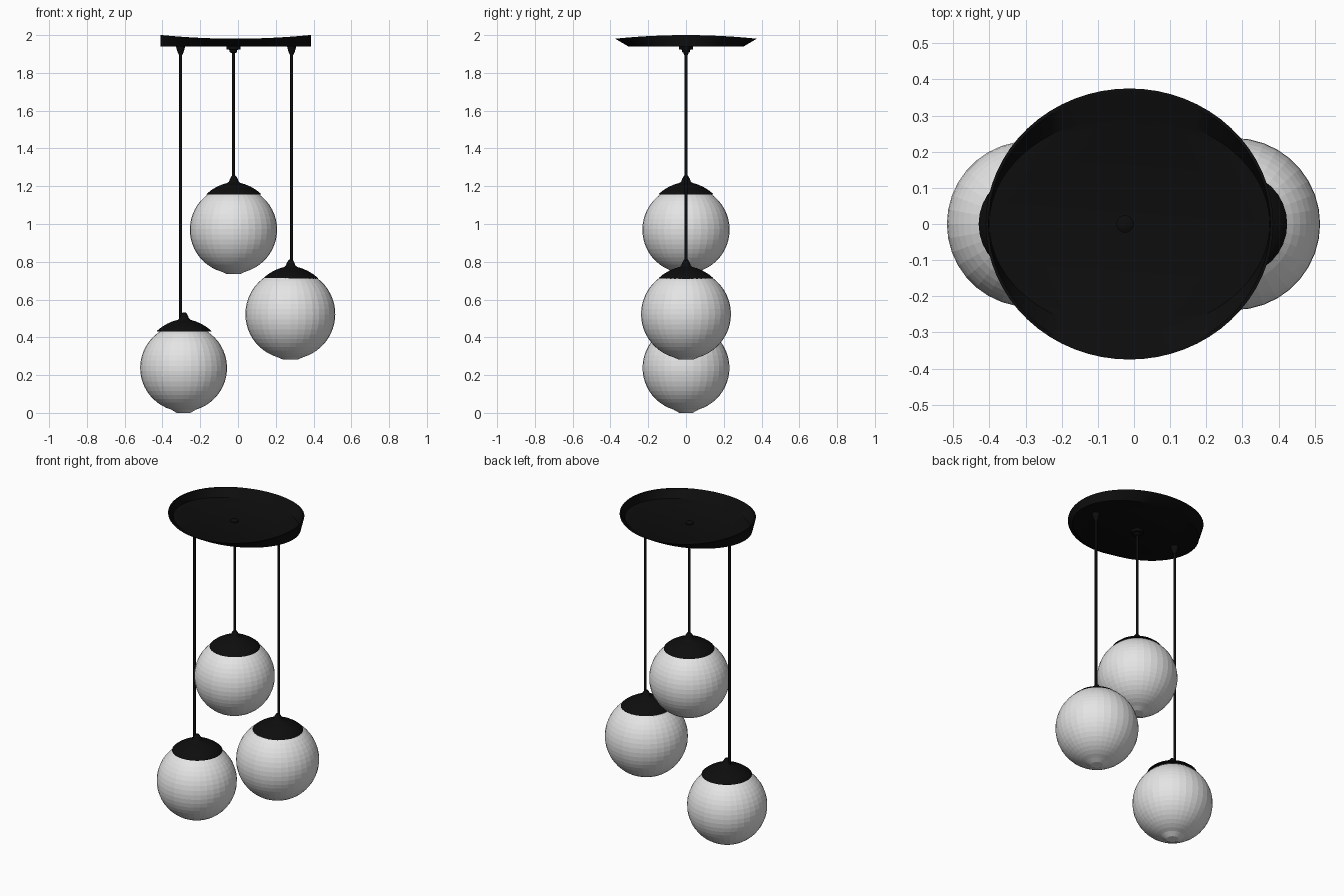
import bpy, bmesh, math

if "Cube" in bpy.data.objects:
    bpy.data.objects.remove(bpy.data.objects["Cube"])


def material(name, v):
    m = bpy.data.materials.new(name)
    m.diffuse_color = (v, v, v, 1)
    m.use_nodes = True
    m.node_tree.nodes["Principled BSDF"].inputs["Base Color"].default_value = m.diffuse_color
    return m


BLACK = material("matte black metal", 0.004)
WHITE = material("opal white glass", 0.78)


def finish(name, bm, mat, angle):
    bmesh.ops.recalc_face_normals(bm, faces=bm.faces)
    me = bpy.data.meshes.new(name)
    bm.to_mesh(me)
    bm.free()
    ob = bpy.data.objects.new(name, me)
    bpy.context.collection.objects.link(ob)
    me.materials.append(mat)
    if angle:
        bpy.ops.object.select_all(action='DESELECT')
        ob.select_set(True)
        bpy.context.view_layer.objects.active = ob
        bpy.ops.object.shade_smooth_by_angle(angle=math.radians(angle))
    return ob


def loft(name, rings, mat, angle=35):
    """Skin a stack of equal rings and close both ends."""
    bm = bmesh.new()
    loops = [[bm.verts.new(p) for p in ring] for ring in rings]
    n = len(loops[0])
    for a, b in zip(loops, loops[1:]):
        for i in range(n):
            j = (i + 1) % n
            bm.faces.new((a[i], a[j], b[j], b[i]))
    bm.faces.new(loops[0])
    bm.faces.new(loops[-1])
    return finish(name, bm, mat, angle)


def lathe(name, x, z, profile, mat, n=32, angle=35):
    rings = [[(x + r * math.cos(2 * math.pi * i / n),
               r * math.sin(2 * math.pi * i / n), z + h) for i in range(n)]
             for r, h in profile]
    return loft(name, rings, mat, angle)


# Ceiling canopy: open saddle-rimmed oval dish with sloping long sides
CX = -0.0125


def oval(a, b, zfun, n=64):
    out = []
    for i in range(n):
        t = 2 * math.pi * i / n
        out.append((CX + a * math.cos(t), b * math.sin(t), zfun(math.cos(t))))
    return out


def rim(c):
    return 1.981 + 0.019 * c * c


loft("ceiling_canopy", [
    oval(0.398, 0.305, lambda c: 1.94),
    oval(0.398, 0.375, rim),
    oval(0.390, 0.366, rim),
    oval(0.388, 0.298, lambda c: 1.947),
], BLACK)

# Centre mounting stud inside the dish
lathe("canopy_stud", -0.025, 1.945,
      [(0.024, 0), (0.024, 0.008), (0.014, 0.014)], BLACK, 20)

# Pendants: name, globe x, cap x, rod x, globe centre z, globe radius, cap base z
PENDANTS = [
    ("left", -0.288, -0.285, -0.304, 0.238, 0.230, 0.430),
    ("centre", -0.024, -0.022, -0.024, 0.970, 0.231, 1.155),
    ("right", 0.277, 0.279, 0.284, 0.523, 0.238, 0.710),
]
CAP = [(0.145, 0), (0.143, 0.005), (0.120, 0.024), (0.090, 0.042),
       (0.060, 0.055), (0.035, 0.062), (0.025, 0.070), (0.020, 0.085),
       (0.012, 0.098), (0.008, 0.102)]

for name, gx, cx, rx, gz, r, cap_z in PENDANTS:
    # Globe, cut off under the cap and flattened to a small disc at the bottom
    top = math.asin((cap_z + 0.003 - gz) / r)
    low = -math.pi / 2 + 0.17
    steps = 20
    prof = []
    for k in range(steps + 1):
        t = low + (top - low) * k / steps
        prof.append((r * math.cos(t), r * math.sin(t)))
    prof[0] = (0.036, prof[0][1] - 0.007)
    lathe(name + "_globe", gx, gz, prof, WHITE, 36, 0)

    # Metal cap with a flared neck
    lathe(name + "_cap", cx, cap_z, CAP, BLACK)

    # Hanging rod
    lathe(name + "_rod", rx, 0, [(0.0075, cap_z + 0.06), (0.0075, 1.945)], BLACK, 12)

    # Fitting under the canopy
    if name == "centre":
        fit = [(0.012, -0.034), (0.020, -0.030), (0.020, -0.018),
               (0.036, -0.016), (0.036, 0.002)]
    else:
        fit = [(0.009, -0.045), (0.016, -0.030), (0.022, -0.010), (0.024, 0.002)]
    lathe(name + "_canopy_fitting", rx, 1.94, fit, BLACK, 20)

# Globe tips rest exactly on the ground
low_z = min((v.co.z for o in bpy.data.objects for v in o.data.vertices))
for v in bpy.data.objects["left_globe"].data.vertices:
    if v.co.z < low_z + 0.001:
        v.co.z = 0.0
